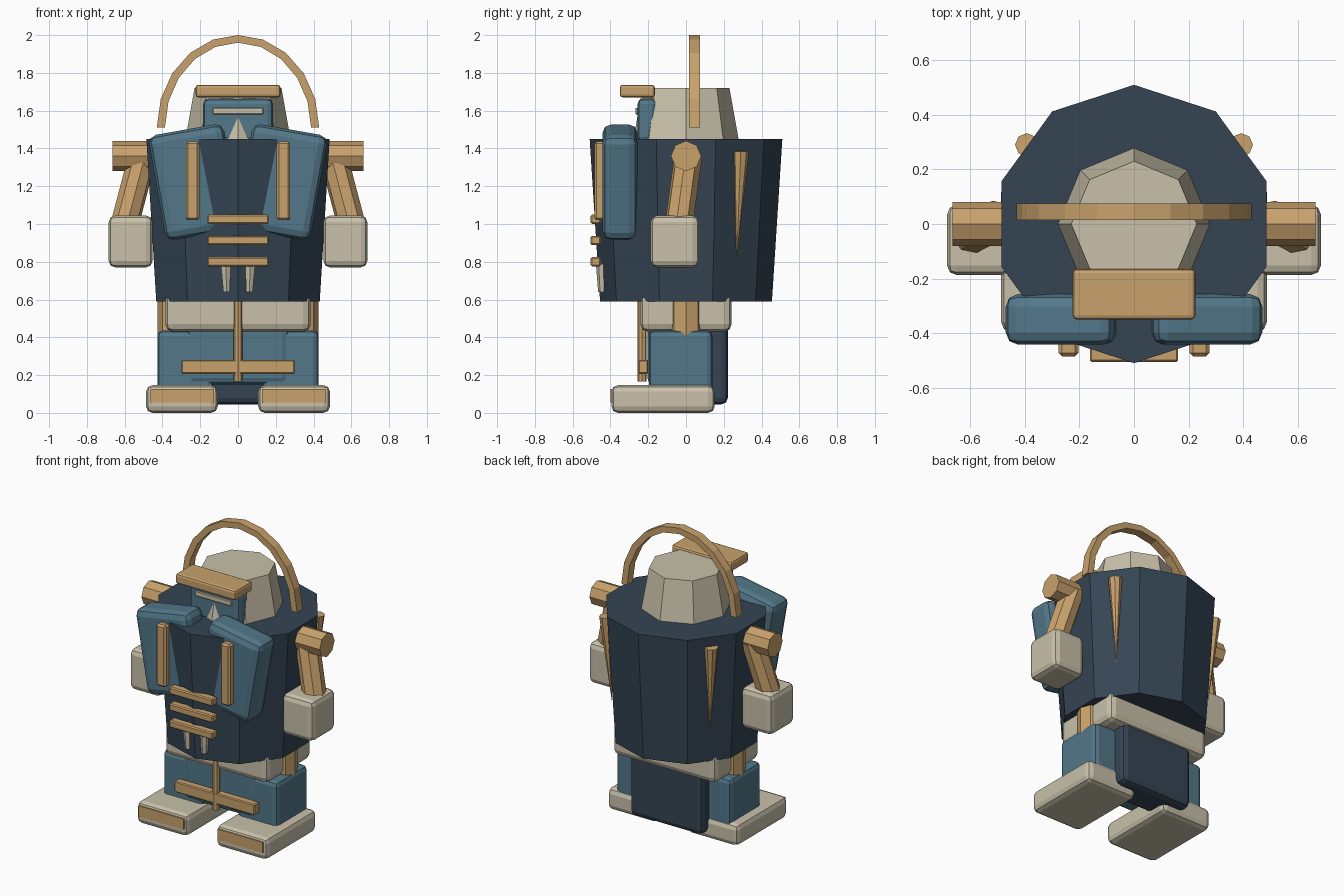
import bpy, bmesh, math
from mathutils import Vector, Matrix

if "Cube" in bpy.data.objects:
    bpy.data.objects.remove(bpy.data.objects["Cube"])


def material(name, rgb):
    m = bpy.data.materials.new(name)
    m.diffuse_color = (*rgb, 1)
    m.use_nodes = True
    m.node_tree.nodes["Principled BSDF"].inputs["Base Color"].default_value = m.diffuse_color
    return m


TAN = material("tan", (0.58, 0.36, 0.15))
CREAM = material("cream", (0.58, 0.53, 0.40))
BLUE = material("steel_blue", (0.085, 0.185, 0.25))
NAVY = material("navy", (0.035, 0.06, 0.088))


def finish(name, bm, mat):
    bmesh.ops.recalc_face_normals(bm, faces=bm.faces)
    me = bpy.data.meshes.new(name)
    bm.to_mesh(me)
    bm.free()
    me.materials.append(mat)
    ob = bpy.data.objects.new(name, me)
    bpy.context.collection.objects.link(ob)
    return ob


def box(name, mat, x, y, z, bevel=0.0, segments=2, tilt=0.0):
    """Bevelled box from (min, max) ranges, tilted about its own y axis."""
    bm = bmesh.new()
    bmesh.ops.create_cube(bm, size=1)
    size = [r[1] - r[0] for r in (x, y, z)]
    mid = [(r[1] + r[0]) / 2 for r in (x, y, z)]
    bmesh.ops.scale(bm, vec=size, verts=bm.verts)
    if bevel:
        bmesh.ops.bevel(bm, geom=bm.edges[:], offset=bevel, segments=segments,
                        profile=0.5, affect='EDGES', clamp_overlap=True)
    bmesh.ops.transform(bm, matrix=Matrix.Translation(mid) @ Matrix.Rotation(tilt, 4, 'Y'),
                        verts=bm.verts)
    return finish(name, bm, mat)


def rod(name, mat, a, b, r1, r2, sides=8):
    """Flat-sided cylinder or cone from point a to point b."""
    a, b = Vector(a), Vector(b)
    d = b - a
    bm = bmesh.new()
    bmesh.ops.create_cone(bm, cap_ends=True, segments=sides, radius1=r1, radius2=r2,
                          depth=d.length)
    turn = Vector((0, 0, 1)).rotation_difference(d).to_matrix().to_4x4()
    bmesh.ops.transform(bm, matrix=Matrix.Translation((a + b) / 2) @ turn, verts=bm.verts)
    return finish(name, bm, mat)


def span(s, lo, hi):
    """Mirror an x range to side s."""
    return tuple(sorted((s * lo, s * hi)))


# Torso tub and head
rod("torso", NAVY, (0, 0, 0.59), (0, 0, 1.45), 0.455, 0.51, 10)
rod("head", CREAM, (0, 0, 1.44), (0, 0, 1.72), 0.28, 0.23, 8)
box("face", BLUE, (-0.185, 0.185), (-0.257, -0.15), (1.43, 1.665), 0.03)
box("eye_slot", CREAM, (-0.135, 0.135), (-0.268, -0.25), (1.58, 1.615), 0.004, 1)
box("visor", TAN, (-0.225, 0.225), (-0.35, -0.165), (1.67, 1.737), 0.015)

# Arched handle over the head
bm = bmesh.new()
rings = []
for i in range(11):
    t = math.pi * i / 10
    c, s = math.cos(t), math.sin(t)
    rings.append([bm.verts.new((rx * c, y, 1.51 + rz * s))
                  for rx, rz, y in ((0.43, 0.49, 0.015), (0.43, 0.49, 0.075),
                                    (0.387, 0.45, 0.075), (0.387, 0.45, 0.015))])
for p, q in zip(rings, rings[1:]):
    for k in range(4):
        bm.faces.new((p[k], p[(k + 1) % 4], q[(k + 1) % 4], q[k]))
bm.faces.new(rings[0])
bm.faces.new(rings[-1])
finish("handle", bm, TAN)

# Chest bars
for i, z in enumerate((1.025, 0.913, 0.8)):
    box(f"chest_bar_{i + 1}", TAN, (-0.162, 0.162), (-0.505, -0.45),
        (z - 0.024, z + 0.024), 0.007, 1)

# Pelvis, loin panels and belt cross
box("pelvis", CREAM, (-0.385, 0.385), (-0.242, 0.242), (0.43, 0.64), 0.04)
box("front_panel", BLUE, (-0.27, 0.27), (-0.205, -0.04), (0.15, 0.46), 0.035)
box("rear_panel", NAVY, (-0.27, 0.27), (0.0, 0.222), (0.045, 0.5), 0.035)
box("belt_crossbar", TAN, (-0.3, 0.3), (-0.252, -0.2), (0.207, 0.28), 0.006, 1)
rod("belt_pole", TAN, (0, -0.232, 0.165), (0, -0.232, 0.6), 0.024, 0.024)

for s, side in ((-1, "left"), (1, "right")):
    # Chest pad with strap, tag below the bars
    box(f"{side}_chest_pad", BLUE, span(s, 0.028, 0.432), (-0.442, -0.257),
        (0.94, 1.504), 0.045, 2, s * math.radians(10))
    box(f"{side}_strap", TAN, span(s, 0.204, 0.276), (-0.485, -0.42), (1.02, 1.437), 0.012, 1)
    rod(f"{side}_tag", CREAM, (s * 0.06, -0.445, 0.64), (s * 0.065, -0.447, 0.79),
        0.02, 0.03, 6)

    # Spike on the rear side face
    rod(f"{side}_back_spike", TAN, (s * 0.366, 0.268, 0.81), (s * 0.393, 0.29, 1.385),
        0.0, 0.043, 8)

    # Arm
    rod(f"{side}_shoulder", TAN, (s * 0.42, 0, 1.36), (s * 0.665, 0, 1.36), 0.08, 0.08)
    rod(f"{side}_arm", TAN, (s * 0.505, 0.012, 1.36), (s * 0.605, -0.04, 0.98),
        0.075, 0.075)
    box(f"{side}_hand", CREAM, span(s, 0.452, 0.685), (-0.187, 0.07), (0.77, 1.045), 0.035)

    # Leg
    rod(f"{side}_hip", TAN, (s * 0.337, 0, 0.35), (s * 0.337, 0, 0.62), 0.09, 0.09)
    box(f"{side}_leg", BLUE, span(s, 0.13, 0.427), (-0.197, 0.14), (0.1, 0.437), 0.03)
    box(f"{side}_foot", CREAM, span(s, 0.107, 0.487), (-0.395, 0.152), (0.0, 0.147), 0.035)
    box(f"{side}_toe_plate", TAN, span(s, 0.127, 0.463), (-0.4, -0.391), (0.055, 0.127))
